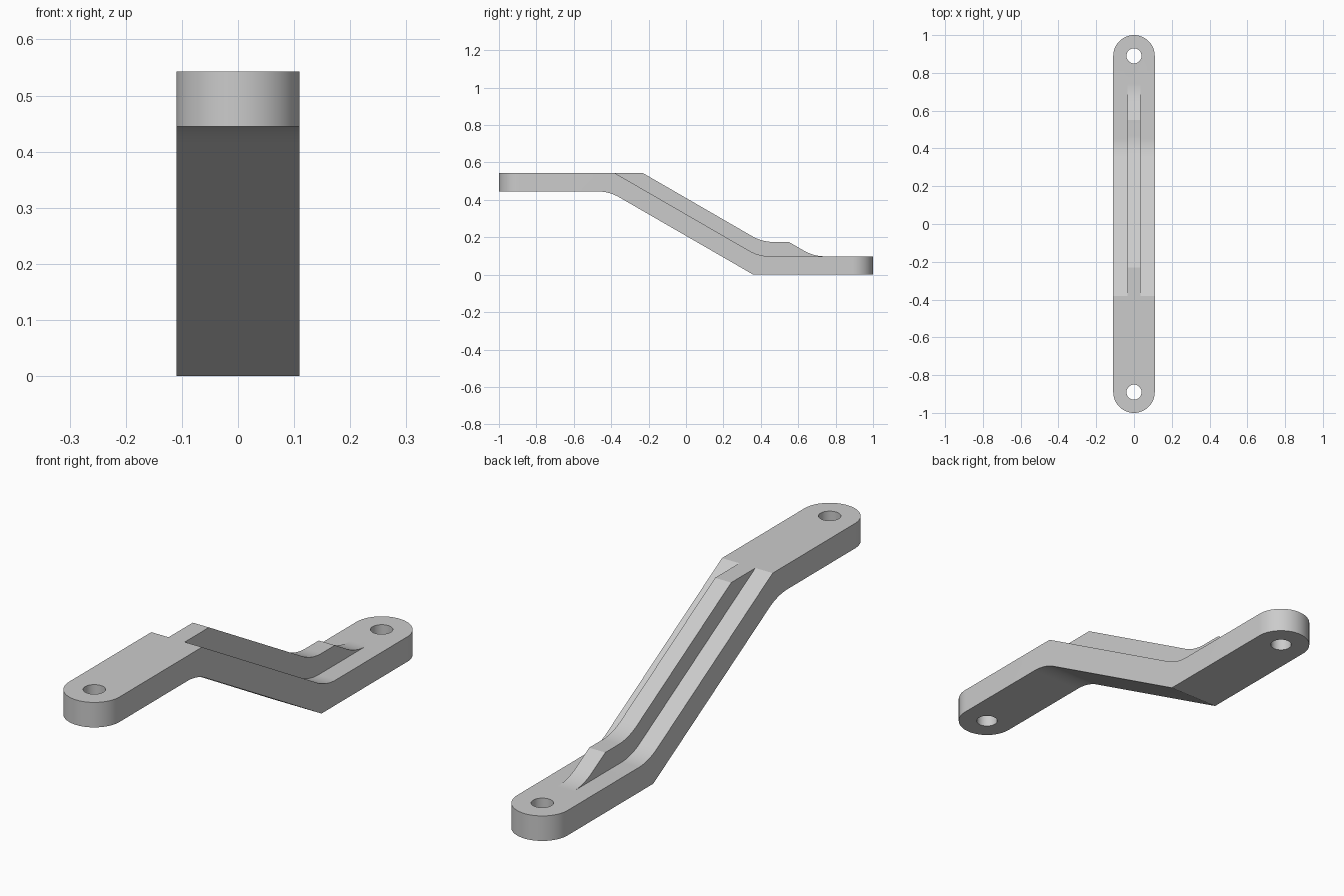
import bpy
import bmesh
import math
from mathutils import Vector

cube = bpy.data.objects.get("Cube")
if cube:
    bpy.data.objects.remove(cube, do_unlink=True)

HALF_WIDTH = 0.11
HOLE_Y = 1 - HALF_WIDTH
FILLET = 0.23

grey = bpy.data.materials.new("plain grey")
grey.use_nodes = True
colour = (0.6, 0.6, 0.6, 1)
grey.diffuse_color = colour
grey.node_tree.nodes["Principled BSDF"].inputs["Base Color"].default_value = colour


def rounded(points, steps=12):
    """Points are (y, z) or (y, z, radius); a radius turns the corner into an arc."""
    out = []
    for i, p in enumerate(points):
        here = Vector(p[:2])
        if len(p) == 2:
            out.append(here)
            continue
        a = (Vector(points[i - 1][:2]) - here).normalized()
        b = (Vector(points[(i + 1) % len(points)][:2]) - here).normalized()
        half = a.angle(b) / 2
        centre = here + (a + b).normalized() * p[2] / math.sin(half)
        start = here + a * p[2] / math.tan(half) - centre
        end = here + b * p[2] / math.tan(half) - centre
        sweep = start.angle(end)
        for k in range(steps + 1):
            t = k / steps
            out.append(centre + (start * math.sin((1 - t) * sweep)
                                 + end * math.sin(t * sweep)) / math.sin(sweep))
    return out


def prism(name, loop, offset):
    """Extrude a closed loop of 3D points along an offset."""
    bm = bmesh.new()
    face = bm.faces.new([bm.verts.new(p) for p in loop])
    geom = bmesh.ops.extrude_face_region(bm, geom=[face])["geom"]
    bmesh.ops.translate(bm, vec=offset,
                        verts=[g for g in geom if isinstance(g, bmesh.types.BMVert)])
    bmesh.ops.recalc_face_normals(bm, faces=bm.faces)
    mesh = bpy.data.meshes.new(name)
    bm.to_mesh(mesh)
    bm.free()
    mesh.materials.append(grey)
    obj = bpy.data.objects.new(name, mesh)
    bpy.context.collection.objects.link(obj)
    return obj


def side_prism(name, profile, half):
    return prism(name, [(-half, p.x, p.y) for p in rounded(profile)], (2 * half, 0, 0))


def arc(y, radius, start, sweep, steps):
    return [(radius * math.cos(start + sweep * k / steps),
             y + radius * math.sin(start + sweep * k / steps), -0.2)
            for k in range(steps + 1)]


def carve(obj, cutter, operation):
    mod = obj.modifiers.new("cut", "BOOLEAN")
    mod.operation = operation
    mod.solver = "EXACT"
    mod.object = cutter
    bpy.context.view_layer.objects.active = obj
    bpy.ops.object.modifier_apply(modifier=mod.name)
    bpy.data.objects.remove(cutter, do_unlink=True)


# Cranked bar with filleted inner bends
bar = side_prism("cranked_bar", [
    (-1.05, 0.445), (-0.411, 0.445, FILLET), (0.36, 0), (1.05, 0),
    (1.05, 0.098), (0.39, 0.098, FILLET), (-0.38, 0.543), (-1.05, 0.543)], 0.15)

# Rounded ends, then a bolt hole in each
plan = arc(HOLE_Y, HALF_WIDTH, 0, math.pi, 32) + arc(-HOLE_Y, HALF_WIDTH, math.pi, math.pi, 32)
carve(bar, prism("plan_cutter", plan, (0, 0, 1)), "INTERSECT")
for side in (-1, 1):
    circle = arc(side * HOLE_Y, 0.04, 0, math.tau, 32)[:-1]
    carve(bar, prism("hole_cutter", circle, (0, 0, 1)), "DIFFERENCE")

# Stiffening rib along the slope
rib = side_prism("stiffening_rib", [
    (-0.38, 0.543), (0.38, 0.06), (0.7, 0.06), (0.745, 0.098),
    (0.683, 0.098, FILLET), (0.55, 0.175), (0.407, 0.175, FILLET), (-0.23, 0.543)], 0.035)

for obj in (bar, rib):
    bpy.ops.object.select_all(action="DESELECT")
    obj.select_set(True)
    bpy.context.view_layer.objects.active = obj
    bpy.ops.object.shade_smooth_by_angle(angle=math.radians(20))
